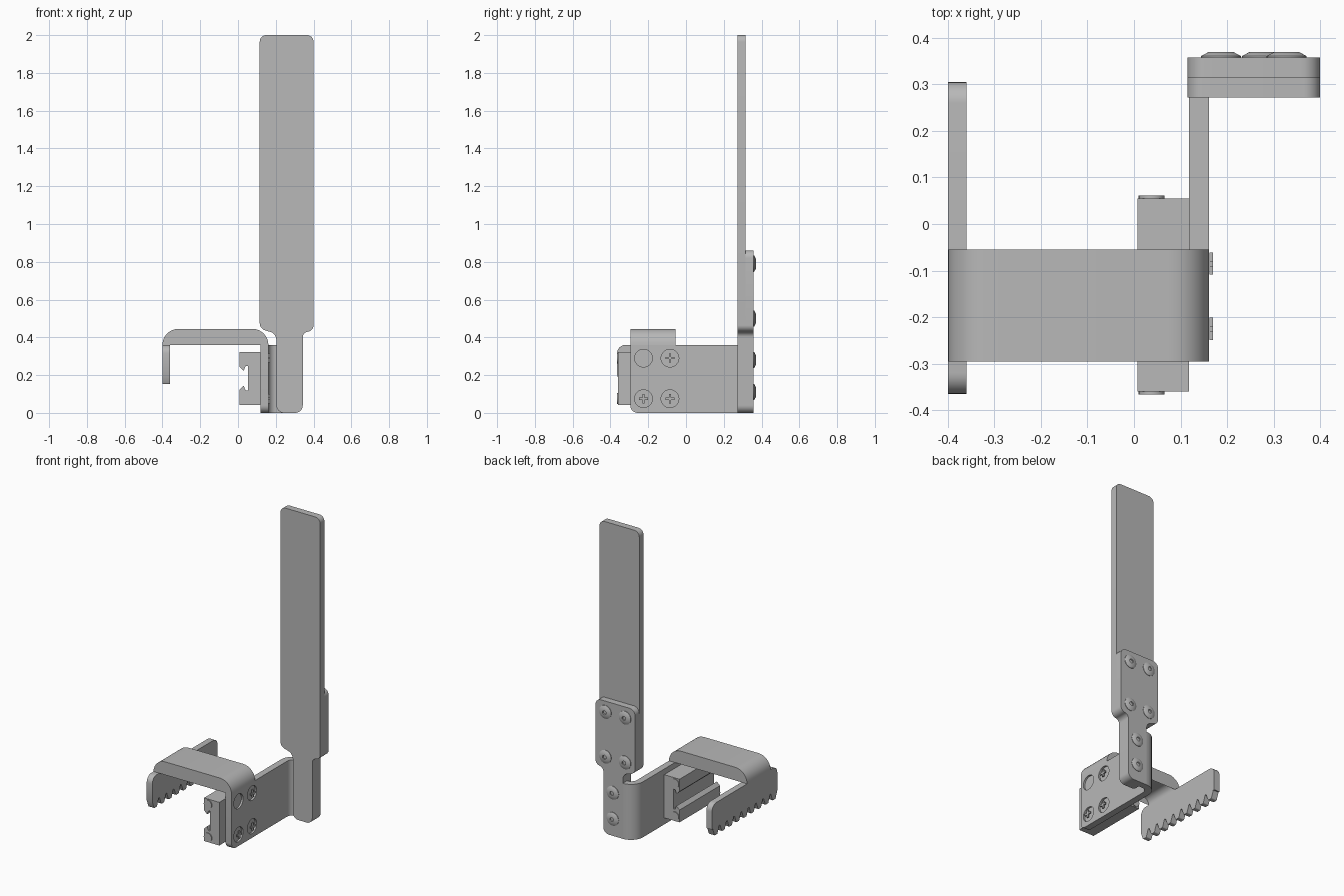
import bpy, bmesh, math
from mathutils import Vector, Matrix

cube = bpy.data.objects.get("Cube")
if cube:
    bpy.data.objects.remove(cube, do_unlink=True)

metal = bpy.data.materials.new("plain_grey")
metal.use_nodes = True
GREY = (0.48, 0.48, 0.48, 1)
metal.diffuse_color = GREY
metal.node_tree.nodes["Principled BSDF"].inputs["Base Color"].default_value = GREY
parts = []


def finish(name, bm, helper=False):
    bmesh.ops.recalc_face_normals(bm, faces=bm.faces)
    mesh = bpy.data.meshes.new(name)
    bm.to_mesh(mesh)
    bm.free()
    mesh.materials.append(metal)
    ob = bpy.data.objects.new(name, mesh)
    bpy.context.collection.objects.link(ob)
    if helper:
        ob.hide_render = True
        ob.hide_set(True)
    else:
        parts.append(ob)
    return ob


def rounded(corners, steps=8):
    """Turn (a, b, radius) corners into an outline with arcs."""
    out = []
    n = len(corners)
    for i, c in enumerate(corners):
        p = Vector(c[:2])
        r = c[2] if len(c) > 2 else 0
        if not r:
            out.append(p)
            continue
        u = (Vector(corners[i - 1][:2]) - p).normalized()
        v = (Vector(corners[(i + 1) % n][:2]) - p).normalized()
        half = u.angle(v) / 2
        centre = p + (u + v).normalized() * r / math.sin(half)
        a = p + u * r / math.tan(half) - centre
        b = p + v * r / math.tan(half) - centre
        sweep = a.angle(b)
        for k in range(steps + 1):
            t = k / steps
            out.append(centre + (a * math.sin((1 - t) * sweep) + b * math.sin(t * sweep)) / math.sin(sweep))
    return out


def add_prism(bm, outline, axis, lo, hi):
    def place(p, d):
        q = list(p)
        q.insert(axis, d)
        return q
    low = [bm.verts.new(place(p, lo)) for p in outline]
    high = [bm.verts.new(place(p, hi)) for p in outline]
    bm.faces.new(low)
    bm.faces.new(high)
    for i in range(len(low)):
        j = (i + 1) % len(low)
        bm.faces.new((low[i], low[j], high[j], high[i]))


def prism(name, corners, axis, lo, hi):
    bm = bmesh.new()
    add_prism(bm, rounded(corners), axis, lo, hi)
    return finish(name, bm)


def add_cone(bm, start, direction, depth, r1, r2, sides=32):
    d = Vector(direction)
    m = Matrix.Translation(Vector(start) + d * depth / 2) @ d.to_track_quat('Z', 'Y').to_matrix().to_4x4()
    bmesh.ops.create_cone(bm, cap_ends=True, segments=sides, radius1=r1, radius2=r2, depth=depth, matrix=m)


def cut(ob, cutter):
    mod = ob.modifiers.new("cut", 'BOOLEAN')
    mod.operation = 'DIFFERENCE'
    mod.solver = 'EXACT'
    mod.object = cutter


# Paddle and its backing plate share the same shouldered outline
def blade(top, corner, foot):
    return [(.203, 0, foot), (.343, 0, .04), (.343, .425, .03), (.4, .435, .035), (.4, top, corner),
            (.115, top, corner), (.115, .445, .04), (.203, .42, .045)]


prism("paddle", blade(2, .035, .04), 1, .272, .315)
prism("back_plate", blade(.86, .04, 0), 1, .315, .358)

# Folded bracket: side plate, vertical bend, overhead hook
side_plate = prism("side_plate", [(-.295, 0, .04), (.272, 0), (.272, .36), (-.295, .36)], 0, .118, .161)
prism("bracket_bend", [(.118, .272), (.118, .358, .085), (.203, .358), (.203, .315),
                       (.161, .315, .042), (.161, .272)], 2, 0, .36)
prism("overhead_hook", [(.161, .36), (.161, .445, .085), (-.4, .445, .085), (-.4, .36), (-.36, .36),
                        (-.36, .403, .043), (.118, .403, .043), (.118, .36)], 1, -.295, -.055)

# Toothed comb hanging from the hook
START, END, TEETH = -.365, .305, 9
pitch = (END - START) / TEETH
comb = [(END, .36, .045), (START, .36, .045)]
for i in range(TEETH):
    y = START + i * pitch
    comb += [(y, .2), (y + pitch * .25, .152, .008), (y + pitch * .65, .152, .008), (y + pitch * .88, .2)]
comb.append((END, .2))
prism("toothed_comb", comb, 0, -.4, -.36)

# Slotted rail on the inner side of the plate
MID = .183
upper = [(.118, .323), (.008, .323), (.008, .243), (.03, .222), (.04, .247), (.052, .247)]
lower = [(x, 2 * MID - z) for x, z in reversed(upper)]
prism("slotted_rail", upper + lower, 1, -.36, .055)
bm = bmesh.new()
for z in (.29, .076):
    add_cone(bm, (.038, -.366, z), (0, 1, 0), .427, .028, .028, 24)
finish("rail_end_pins", bm)

# Recessed cross-head screws on the side plate
holes, heads, crosses = bmesh.new(), bmesh.new(), bmesh.new()
for y in (-.225, -.085):
    for z in (.29, .075):
        add_cone(holes, (.149, y, z), (1, 0, 0), .02, .047, .047)
        add_cone(heads, (.145, y, z), (1, 0, 0), .014, .041, .041)
        add_cone(heads, (.159, y, z), (1, 0, 0), .003, .041, .034)
        w, l = .006, .024
        plus = [(w, w), (w, l), (-w, l), (-w, w), (-l, w), (-l, -w), (-w, -w), (-w, -l),
                (w, -l), (w, -w), (l, -w), (l, w)]
        add_prism(crosses, [(y + a, z + b) for a, b in plus], 0, .15, .17)
cut(side_plate, finish("screw_hole_cutter", holes, True))
cut(finish("side_screws", heads), finish("cross_slot_cutter", crosses, True))

# Domed socket screws on the back plate
domes, sockets = bmesh.new(), bmesh.new()
spots = [(x, z) for x in (.187, .328) for z in (.79, .5)] + [(.275, .28), (.275, .11)]
for x, z in spots:
    add_cone(domes, (x, .356, z), (0, 1, 0), .005, .043, .043)
    add_cone(domes, (x, .361, z), (0, 1, 0), .009, .043, .026)
    add_cone(sockets, (x, .362, z), (0, 1, 0), .02, .014, .014, 6)
cut(finish("back_screws", domes), finish("hex_socket_cutter", sockets, True))

# Smooth the bends, keep sheet edges sharp
bpy.ops.object.select_all(action='DESELECT')
for ob in parts:
    ob.select_set(True)
bpy.context.view_layer.objects.active = parts[0]
bpy.ops.object.shade_smooth_by_angle(angle=math.radians(30))
